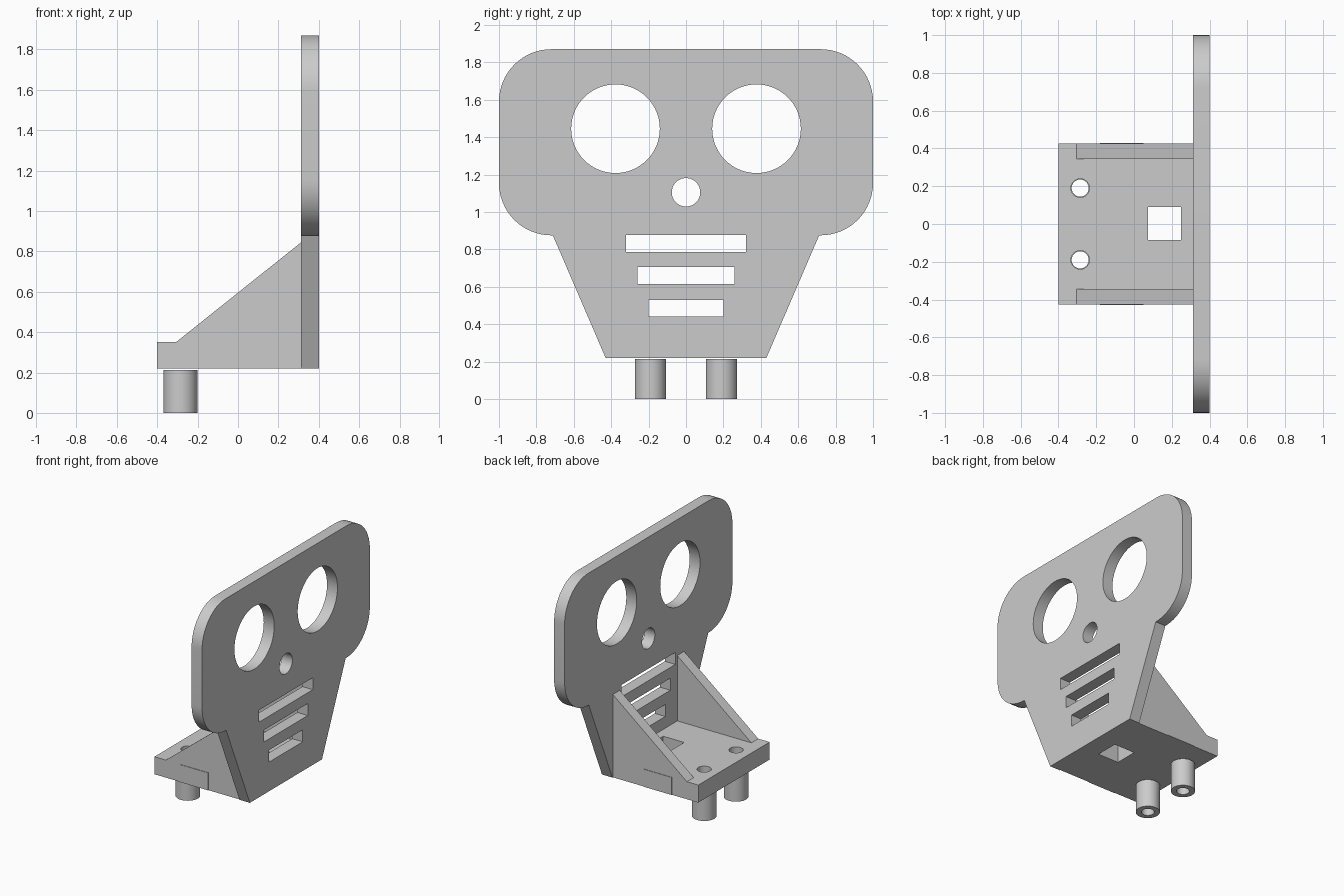
import bpy, bmesh, math
from mathutils import Matrix

cube = bpy.data.objects.get("Cube")
if cube:
    bpy.data.objects.remove(cube, do_unlink=True)

grey = bpy.data.materials.new("light grey")
grey.use_nodes = True
colour = (0.6, 0.6, 0.6, 1)
grey.diffuse_color = colour
grey.node_tree.nodes["Principled BSDF"].inputs["Base Color"].default_value = colour

# Local frames: columns are the sheet's two in-plane axes and its normal
FACING_X = Matrix(((0, 0, 1), (1, 0, 0), (0, 1, 0))).to_4x4()
FACING_Y = Matrix(((1, 0, 0), (0, 0, -1), (0, 1, 0))).to_4x4()
FACING_Z = Matrix.Identity(4)


def arc(u, v, r, start, end, n=16):
    angles = [math.radians(start + (end - start) * i / n) for i in range(n + 1)]
    return [(u + r * math.cos(a), v + r * math.sin(a)) for a in angles]


def circle(u, v, r):
    return arc(u, v, r, 0, 360, 64)[:-1]


def rect(u0, u1, v0, v1):
    return [(u0, v0), (u1, v0), (u1, v1), (u0, v1)]


def sheet(name, frame, low, high, outline, holes=()):
    """Extrude an outline with holes between two distances along the normal."""
    curve = bpy.data.curves.new(name, "CURVE")
    curve.dimensions = "2D"
    curve.fill_mode = "BOTH"
    curve.extrude = (high - low) / 2
    for loop in [outline, *holes]:
        spline = curve.splines.new("POLY")
        spline.points.add(len(loop) - 1)
        for point, (u, v) in zip(spline.points, loop):
            point.co = (u, v, 0, 1)
        spline.use_cyclic_u = True
    temp = bpy.data.objects.new(name + " profile", curve)
    bpy.context.collection.objects.link(temp)
    bpy.context.view_layer.update()
    depsgraph = bpy.context.evaluated_depsgraph_get()
    mesh = bpy.data.meshes.new_from_object(temp.evaluated_get(depsgraph))
    bpy.data.objects.remove(temp, do_unlink=True)
    bpy.data.curves.remove(curve)

    # Weld the caps to the walls and put the sheet in place
    bm = bmesh.new()
    bm.from_mesh(mesh)
    bmesh.ops.remove_doubles(bm, verts=bm.verts, dist=0.0001)
    bm.transform(frame @ Matrix.Translation((0, 0, (low + high) / 2)))
    bmesh.ops.recalc_face_normals(bm, faces=bm.faces)
    bm.to_mesh(mesh)
    bm.free()
    mesh.materials.clear()
    mesh.materials.append(grey)
    mesh.name = name
    obj = bpy.data.objects.new(name, mesh)
    bpy.context.collection.objects.link(obj)
    bpy.ops.object.select_all(action="DESELECT")
    obj.select_set(True)
    bpy.context.view_layer.objects.active = obj
    bpy.ops.object.shade_smooth_by_angle(angle=math.radians(30))
    return obj


# Face plate with rounded head, tapered jaw, eyes, nose and mouth slots
half = [(0.43, 0.22), (0.712, 0.875)]
half += arc(0.72, 1.155, 0.28, -90, 0) + arc(0.72, 1.59, 0.28, 0, 90)
face = half + [(-u, v) for u, v in reversed(half)]
openings = [circle(s * 0.377, 1.445, 0.237) for s in (-1, 1)]
openings.append(circle(0, 1.105, 0.076))
for width, bottom in ((0.32, 0.787), (0.26, 0.615), (0.2, 0.44)):
    openings.append(rect(-width, width, bottom, bottom + 0.09))
sheet("face_plate", FACING_X, 0.313, 0.4, face, openings)

# Base with square cable opening and two screw holes
base_holes = [rect(0.075, 0.25, -0.085, 0.09)]
base_holes += [circle(-0.285, s * 0.19, 0.049) for s in (-1, 1)]
sheet("base", FACING_Z, 0.22, 0.352, rect(-0.4, 0.313, -0.425, 0.425), base_holes)

# Side gussets, locating tabs and hollow standoffs, mirrored in y
for side, s in (("right", 1), ("left", -1)):
    inner, outer = sorted((s * 0.343, s * 0.425))
    sheet(side + "_gusset", FACING_Y, inner, outer,
          [(-0.305, 0.352), (0.313, 0.352), (0.313, 0.845)])
    inner, outer = sorted((s * 0.424, s * 0.429))
    sheet(side + "_tab", FACING_Y, inner, outer, rect(-0.18, 0.05, 0.22, 0.352))
    sheet(side + "_standoff", FACING_Z, 0, 0.213,
          circle(-0.285, s * 0.19, 0.084), [circle(-0.285, s * 0.19, 0.045)])
